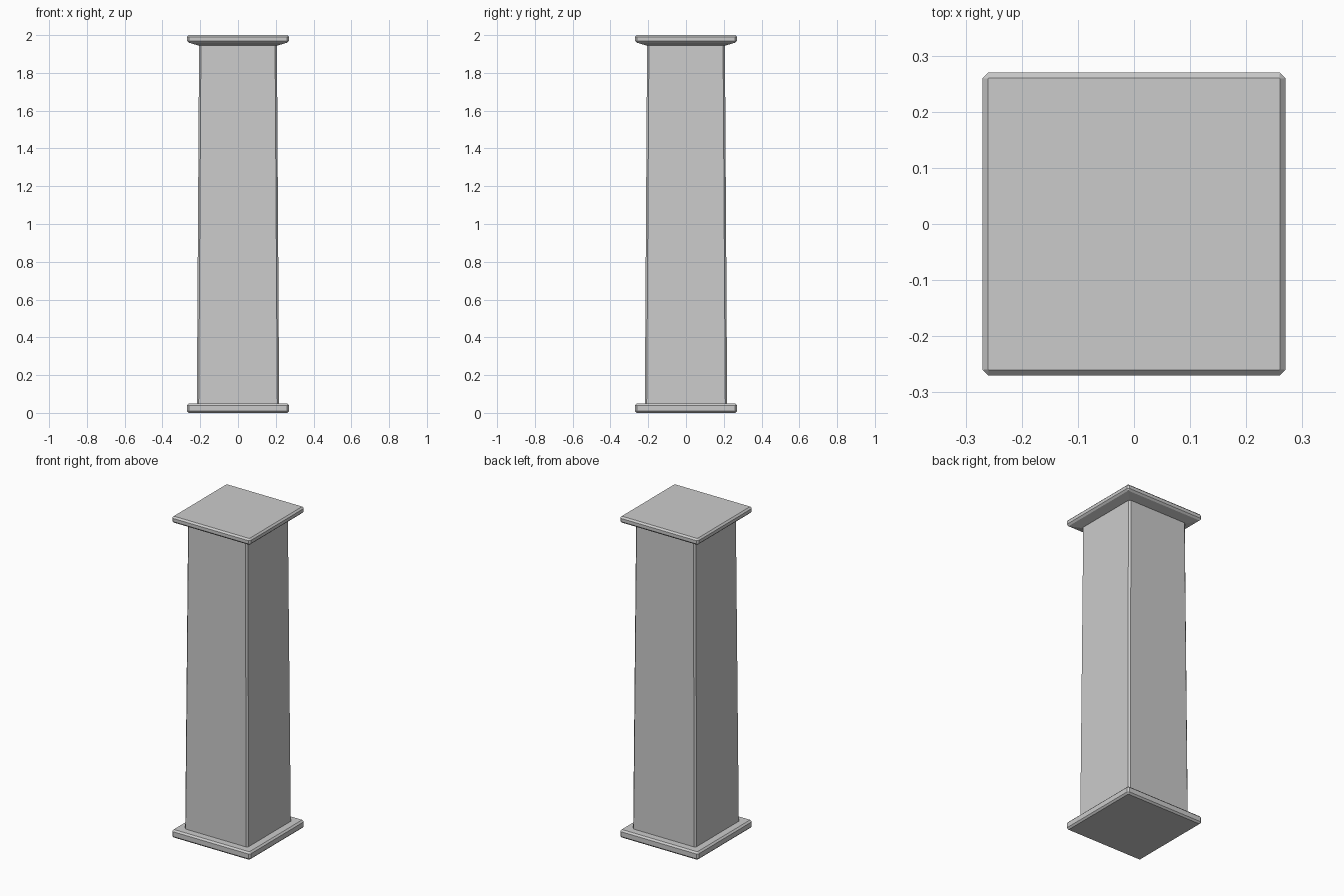
import bpy, bmesh

if "Cube" in bpy.data.objects:
    bpy.data.objects.remove(bpy.data.objects["Cube"])


def ring(bm, half, cut, z):
    """Square ring with chamfered corners."""
    a, b = half, half - cut
    pts = [(b, -a), (a, -b), (a, b), (b, a), (-b, a), (-a, b), (-a, -b), (-b, -a)]
    return [bm.verts.new((x, y, z)) for x, y in pts]


def loft(name, profile):
    """Stack chamfered square rings given as (half width, corner cut, z)."""
    bm = bmesh.new()
    rings = [ring(bm, *p) for p in profile]
    for lo, hi in zip(rings, rings[1:]):
        for i in range(8):
            j = (i + 1) % 8
            bm.faces.new((lo[i], lo[j], hi[j], hi[i]))
    bm.faces.new(rings[0][::-1])
    bm.faces.new(rings[-1])
    bmesh.ops.remove_doubles(bm, verts=bm.verts, dist=1e-5)
    bmesh.ops.recalc_face_normals(bm, faces=bm.faces)
    mesh = bpy.data.meshes.new(name)
    bm.to_mesh(mesh)
    bm.free()
    obj = bpy.data.objects.new(name, mesh)
    bpy.context.collection.objects.link(obj)
    return obj


# Base plate with bevelled edges
loft("base_plate", [(0.26, 0.001, 0), (0.27, 0.01, 0.01),
                    (0.27, 0.01, 0.04), (0.26, 0.001, 0.05)])

# Slightly tapered shaft with chamfered corners
loft("shaft", [(0.218, 0.01, 0.04), (0.206, 0.01, 1.96)])

# Cap plate, its underside sloping in to the shaft
loft("cap_plate", [(0.21, 0.001, 1.945), (0.26, 0.001, 1.96), (0.27, 0.01, 1.97),
                   (0.27, 0.01, 1.99), (0.26, 0.001, 2.0)])
